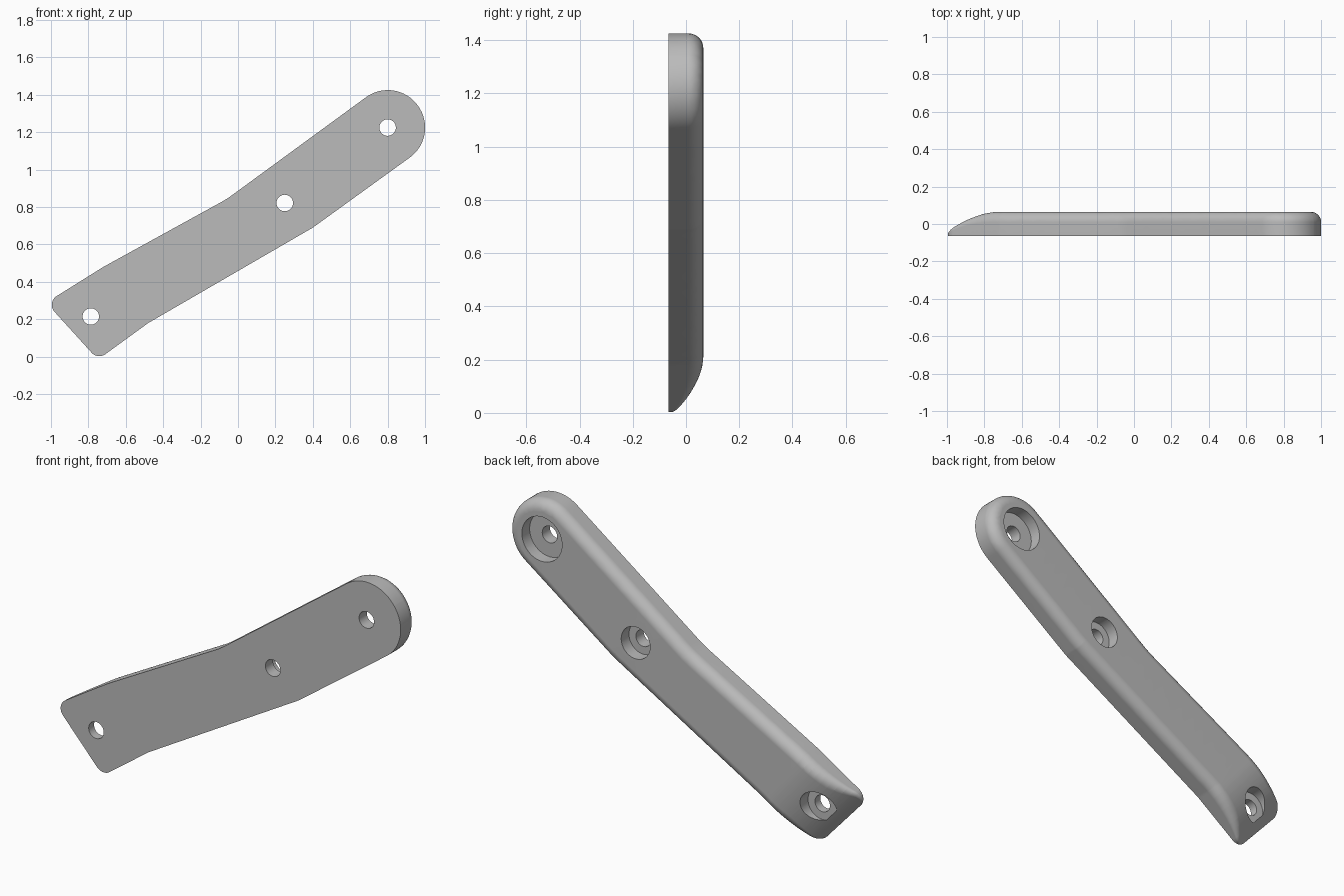
import bpy, bmesh, math
from mathutils import Vector

cube = bpy.data.objects.get("Cube")
if cube:
    bpy.data.objects.remove(cube, do_unlink=True)

HALF = 0.065                        # half thickness
EDGE = 0.055                        # rounding of the back rim
TAPER = 0.32                        # length of the thinned end
END_POINT = Vector((-0.79, 0.03))   # on the thin end edge
END_DIR = Vector((0.74, 0.673)).normalized()

# Outline corners (x, z, corner radius), counter-clockwise seen from the front
CORNERS = [(-0.749, -0.0155, 0.055), (-0.48, 0.18, 0.15), (0.40, 0.69, 0.1),
           (1.079, 1.181, 0.197), (0.844, 1.504, 0.197), (-0.06, 0.843, 0.5),
           (-0.72, 0.48, 0.3), (-1.0255, 0.289, 0.055)]


def rounded_outline(corners):
    pts = []
    n = len(corners)
    for i, (x, z, r) in enumerate(corners):
        p = Vector((x, z))
        a = (Vector(corners[i - 1][:2]) - p).normalized()
        b = (Vector(corners[(i + 1) % n][:2]) - p).normalized()
        half = a.angle(b) / 2
        centre = p + (a + b).normalized() * r / math.sin(half)
        start = p + a * r / math.tan(half) - centre
        end = p + b * r / math.tan(half) - centre
        sweep = math.pi - 2 * half
        steps = max(3, math.ceil(sweep / math.radians(6)))
        for k in range(steps + 1):
            t = k / steps
            d = (start * math.sin((1 - t) * sweep) + end * math.sin(t * sweep)) / math.sin(sweep)
            pts.append(centre + d)
    # Even spacing along the straight runs
    dense = []
    for i, p in enumerate(pts):
        q = pts[(i + 1) % len(pts)]
        count = max(1, math.ceil((q - p).length / 0.04))
        dense += [p.lerp(q, k / count) for k in range(count)]
    return dense


def along(x, z):
    return (Vector((x, z)) - END_POINT).dot(END_DIR)


def thickness(u):
    # Circular taper that meets the full thickness smoothly
    full = 2 * HALF
    radius = (TAPER ** 2 + full ** 2) / (2 * full)
    gap = TAPER - min(max(u, 0), TAPER)
    return max(0.003, math.sqrt(radius ** 2 - gap ** 2) - radius + full)


def make_body():
    bm = bmesh.new()
    outline = rounded_outline(CORNERS)
    n = len(outline)
    inward = []
    for i in range(n):
        e = (outline[i] - outline[i - 1]).normalized() + (outline[(i + 1) % n] - outline[i]).normalized()
        inward.append(Vector((-e.y, e.x)).normalized())
    # Flat front ring, then the rim rings rolling over to the back
    rings = [(0, -HALF)]
    for k in range(9):
        t = math.pi / 2 * k / 8
        rings.append((EDGE * (1 - math.cos(t)), HALF - EDGE * (1 - math.sin(t))))
    loops = []
    for inset, y in rings:
        loop = []
        for p, d in zip(outline, inward):
            q = p + d * inset * min(1, thickness(along(*p)) / (1.6 * HALF))
            loop.append(bm.verts.new((q.x, y, q.y)))
        loops.append(loop)
    for lower, upper in zip(loops, loops[1:]):
        for i in range(n):
            j = (i + 1) % n
            bm.faces.new((lower[j], lower[i], upper[i], upper[j]))
    bm.faces.new(loops[0])
    bm.faces.new(loops[-1][::-1])
    # Slice the thin end crosswise, then squash it to the taper
    normal = Vector((END_DIR.x, 0, END_DIR.y))
    for k in range(1, 21):
        point = Vector((END_POINT.x, 0, END_POINT.y)) + normal * TAPER * k / 20
        bmesh.ops.bisect_plane(bm, geom=bm.verts[:] + bm.edges[:] + bm.faces[:],
                               dist=1e-5, plane_co=point, plane_no=normal)
    bmesh.ops.triangulate(bm, faces=bm.faces[:])
    for v in bm.verts:
        scale = thickness(along(v.co.x, v.co.z)) / (2 * HALF)
        v.co.y = -HALF + (v.co.y + HALF) * scale
    mesh = bpy.data.meshes.new("handle_plate")
    bm.to_mesh(mesh)
    bm.free()
    obj = bpy.data.objects.new("handle_plate", mesh)
    bpy.context.collection.objects.link(obj)
    return obj


def cut_hole(body, x, z, radius, y0, y1):
    bpy.ops.mesh.primitive_cylinder_add(vertices=48, radius=radius, depth=y1 - y0,
                                        location=(x, (y0 + y1) / 2, z),
                                        rotation=(math.pi / 2, 0, 0))
    cutter = bpy.context.object
    cutter.name = "hole_cutter"
    cutter.hide_render = True
    mod = body.modifiers.new("hole", 'BOOLEAN')
    mod.operation = 'DIFFERENCE'
    mod.solver = 'EXACT'
    mod.object = cutter
    bpy.context.view_layer.update()
    bpy.context.view_layer.objects.active = body
    bpy.ops.object.modifier_apply(modifier=mod.name)
    bpy.data.objects.remove(cutter, do_unlink=True)


body = make_body()

grey = bpy.data.materials.new("plain_grey")
grey.use_nodes = True
colour = (0.5, 0.5, 0.5, 1)
grey.diffuse_color = colour
grey.node_tree.nodes["Principled BSDF"].inputs["Base Color"].default_value = colour
body.data.materials.append(grey)

# Screw holes with wider recesses on the back: x, z, recess radius, recess floor
for x, z, recess, floor in [(0.80, 1.225, 0.118, 0.0), (0.25, 0.822, 0.085, 0.0),
                            (-0.787, 0.215, 0.085, -0.02)]:
    cut_hole(body, x, z, recess, floor, 0.3)
    cut_hole(body, x, z, 0.044, -0.3, 0.31)

# Smooth shading with crisp edges
bpy.ops.object.select_all(action='DESELECT')
body.select_set(True)
bpy.context.view_layer.objects.active = body
bpy.ops.object.shade_smooth_by_angle(angle=math.radians(30))
weighted = body.modifiers.new("even_shading", 'WEIGHTED_NORMAL')
weighted.keep_sharp = True
